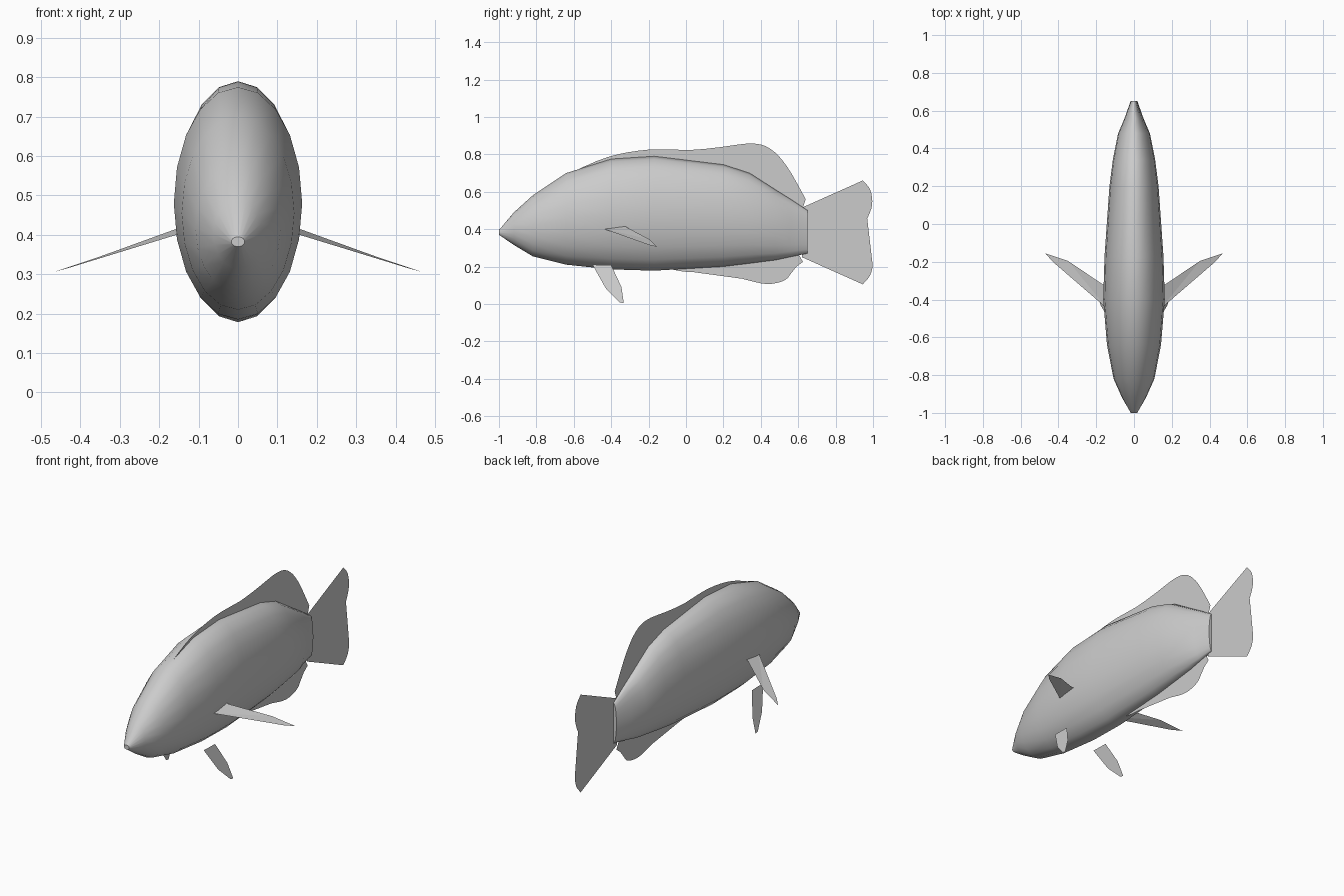
import bpy, bmesh, math
from mathutils import Vector

cube = bpy.data.objects.get("Cube")
if cube:
    bpy.data.objects.remove(cube)

# One plain grey for the whole fish
GREY = (0.6, 0.6, 0.6, 1)
grey = bpy.data.materials.new("plain grey")
grey.use_nodes = True
grey.diffuse_color = GREY
grey.node_tree.nodes["Principled BSDF"].inputs["Base Color"].default_value = GREY


def add_object(name, bm):
    mesh = bpy.data.meshes.new(name)
    bm.to_mesh(mesh)
    bm.free()
    mesh.materials.append(grey)
    obj = bpy.data.objects.new(name, mesh)
    bpy.context.collection.objects.link(obj)
    return obj


def smooth_path(points, steps=4):
    """Catmull-Rom curve through the points."""
    pts = [Vector(p) for p in points]
    pts = [pts[0]] + pts + [pts[-1]]
    out = []
    for a, b, c, d in zip(pts, pts[1:], pts[2:], pts[3:]):
        for i in range(steps):
            t = i / steps
            out.append(0.5 * (2 * b + (c - a) * t + (2 * a - 5 * b + 4 * c - d) * t ** 2
                              + (3 * b - a - 3 * c + d) * t ** 3))
    return out + [pts[-1]]


def sheet(name, points):
    """Flat, paper-thin fin from an outline."""
    bm = bmesh.new()
    face = bm.faces.new([bm.verts.new(p) for p in points])
    bmesh.ops.triangulate(bm, faces=[face])
    return add_object(name, bm)


# Body: oval rings lofted from nose to tail root
SIDES = 20
stations = [  # y, top, bottom, half width
    (-1.0, 0.395, 0.37, 0.017),
    (-0.92, 0.49, 0.315, 0.063),
    (-0.82, 0.58, 0.255, 0.108),
    (-0.64, 0.70, 0.21, 0.143),
    (-0.4, 0.775, 0.185, 0.163),
    (-0.17, 0.79, 0.178, 0.156),
    (0.2, 0.745, 0.2, 0.13),
    (0.34, 0.70, 0.217, 0.112),
    (0.48, 0.61, 0.235, 0.084),
    (0.56, 0.56, 0.252, 0.05),
    (0.65, 0.50, 0.27, 0.018),
]
bm = bmesh.new()
rings = []
for y, top, bottom, width in stations:
    mid, tall = (top + bottom) / 2, (top - bottom) / 2
    angles = [math.tau * i / SIDES for i in range(SIDES)]
    rings.append([bm.verts.new((width * math.sin(a), y, mid + tall * math.cos(a)))
                  for a in angles])
for front, back in zip(rings, rings[1:]):
    for i in range(SIDES):
        j = (i + 1) % SIDES
        bm.faces.new((front[i], front[j], back[j], back[i])).smooth = True
bm.faces.new(rings[0])
bm.faces.new(rings[-1])
bmesh.ops.recalc_face_normals(bm, faces=bm.faces)
add_object("body", bm)

# Fins in the middle plane: smooth outer edge, root hidden in the body
dorsal_edge = [(-0.64, 0.69), (-0.42, 0.785), (-0.2, 0.825), (0.02, 0.823), (0.18, 0.838),
               (0.35, 0.858), (0.45, 0.83), (0.54, 0.735), (0.64, 0.56)]
anal_edge = [(-0.1, 0.19), (0, 0.172), (0.18, 0.165), (0.3, 0.135), (0.43, 0.107),
             (0.53, 0.128), (0.575, 0.185), (0.625, 0.225)]
tail_edge = [(0.945, 0.66), (0.985, 0.61), (0.995, 0.53), (0.965, 0.45), (0.92, 0.385),
             (0.955, 0.31), (0.996, 0.225), (0.985, 0.155), (0.945, 0.105)]
for name, edge, root in (
    ("dorsal_fin", dorsal_edge, [(0.62, 0.5), (0.3, 0.62), (-0.3, 0.66)]),
    ("anal_fin", anal_edge, [(0.6, 0.27), (0.3, 0.28), (0, 0.25)]),
    ("tail_fin", tail_edge, [(0.62, 0.25), (0.62, 0.515)]),
):
    outline = [tuple(p) for p in smooth_path(edge)] + root
    sheet(name, [(0, y, z) for y, z in outline])

# Paired fins, mirrored left and right
pectoral = [(0.14, -0.45, 0.405), (0.14, -0.32, 0.42), (0.165, -0.32, 0.412),
            (0.35, -0.195, 0.345), (0.47, -0.155, 0.305), (0.43, -0.2, 0.316)]
pelvic_side = [(-0.5, 0.21), (-0.4, 0.208), (-0.345, 0.09), (-0.333, 0.005), (-0.355, 0.008),
               (-0.43, 0.085)]
pelvic = [(0.205 - z / 3, y, z) for y, z in pelvic_side]
for side, sign in (("left", 1), ("right", -1)):
    for part, points in (("pectoral", pectoral), ("pelvic", pelvic)):
        sheet(f"{side}_{part}_fin", [(sign * x, y, z) for x, y, z in points])
